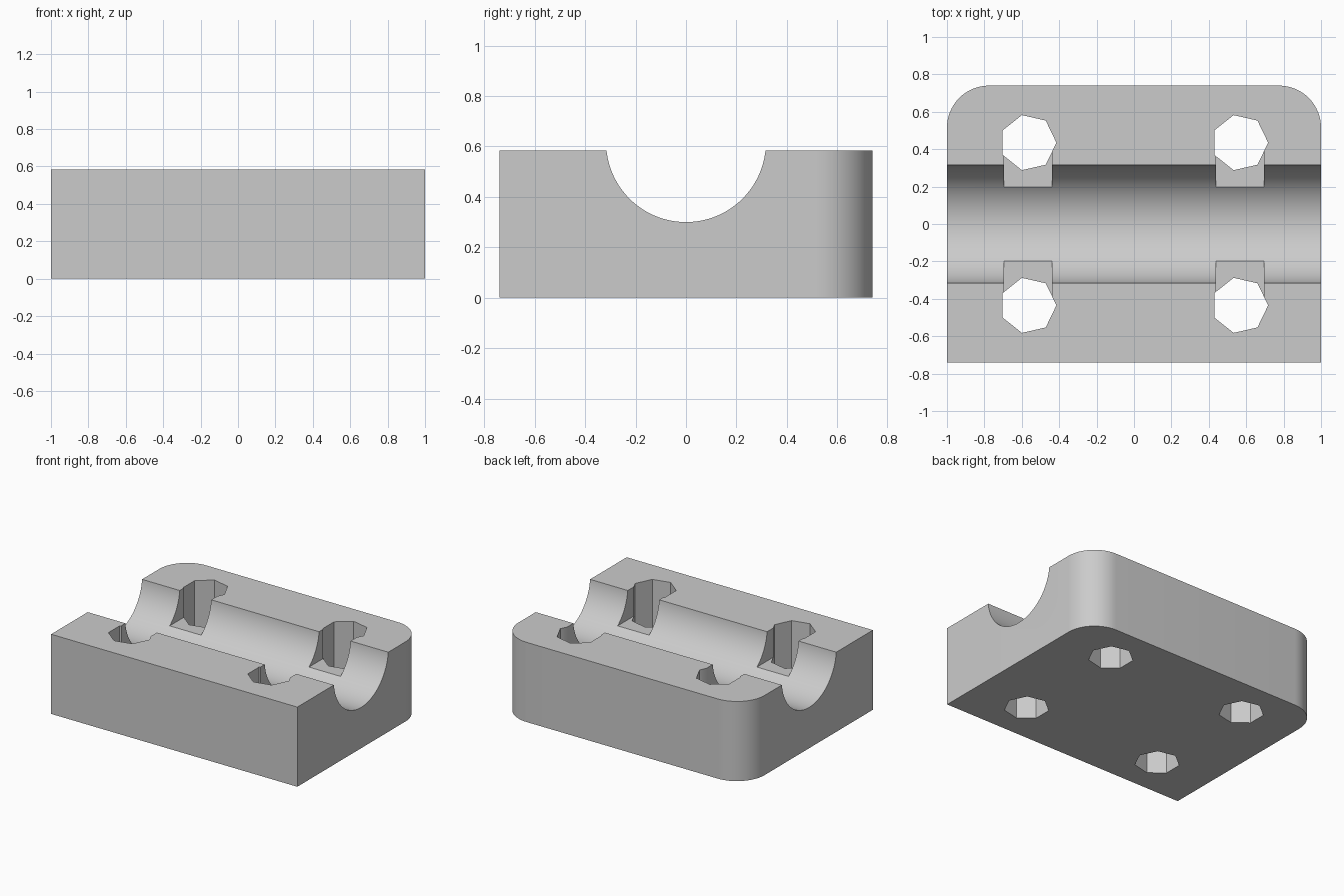
import bpy, bmesh, math

cube = bpy.data.objects.get("Cube")
if cube:
    bpy.data.objects.remove(cube, do_unlink=True)

WIDTH, DEPTH, HEIGHT = 2.0, 1.48, 0.585
CORNER = 0.225            # rounded rear corners
GROOVE_R, GROOVE_Z = 0.317, 0.617
HOLE_X, HOLE_Y, HOLE_R = 0.566, 0.435, 0.151
SLOT_HALF, SLOT_Y, SLOT_Z = 0.128, 0.198, 0.37

grey = bpy.data.materials.new("plain grey")
grey.use_nodes = True
colour = (0.6, 0.6, 0.6, 1)
grey.diffuse_color = colour
grey.node_tree.nodes["Principled BSDF"].inputs["Base Color"].default_value = colour


def arc(cx, cy, r, start, end, steps):
    """Points along a circular arc, angles in degrees."""
    angles = [math.radians(start + (end - start) * i / steps) for i in range(steps + 1)]
    return [(cx + r * math.cos(a), cy + r * math.sin(a)) for a in angles]


def prism(name, outline, low, high, along_x=False):
    """Extrude an outline along z, or a (y, z) outline along x."""
    bm = bmesh.new()
    place = (lambda a, b: (low, a, b)) if along_x else (lambda a, b: (a, b, low))
    face = bm.faces.new([bm.verts.new(place(a, b)) for a, b in outline])
    result = bmesh.ops.extrude_face_region(bm, geom=[face])
    moved = [v for v in result["geom"] if isinstance(v, bmesh.types.BMVert)]
    step = high - low
    bmesh.ops.translate(bm, verts=moved, vec=(step, 0, 0) if along_x else (0, 0, step))
    bmesh.ops.recalc_face_normals(bm, faces=bm.faces[:])
    mesh = bpy.data.meshes.new(name)
    bm.to_mesh(mesh)
    bm.free()
    mesh.materials.append(grey)
    obj = bpy.data.objects.new(name, mesh)
    bpy.context.collection.objects.link(obj)
    return obj


# Block with two rounded rear corners
x, y = WIDTH / 2, DEPTH / 2
outline = [(-x, -y), (x, -y)]
outline += arc(x - CORNER, y - CORNER, CORNER, 0, 90, 16)
outline += arc(CORNER - x, y - CORNER, CORNER, 90, 180, 16)
block = prism("clamp_block", outline, 0, HEIGHT)

# Round channel running the full width
channel = arc(0, GROOVE_Z, GROOVE_R, 180, 360, 48)
channel += [(GROOVE_R, 1), (-GROOVE_R, 1)]
cutters = [prism("channel_cutter", channel, -x - 0.1, x + 0.1, along_x=True)]

# Seven-sided through holes, each opened to the channel by a flat-floored slot
for sx in (-1, 1):
    for sy in (-1, 1):
        cx, cy = sx * HOLE_X, sy * HOLE_Y
        cutters.append(prism("hole_cutter", arc(cx, cy, HOLE_R, 0, 360, 7)[:-1], -0.1, 1))
        slot = [(cx - SLOT_HALF, sy * SLOT_Y), (cx + SLOT_HALF, sy * SLOT_Y),
                (cx + SLOT_HALF, cy), (cx - SLOT_HALF, cy)]
        cutters.append(prism("slot_cutter", slot, SLOT_Z, 1))

bpy.ops.object.select_all(action="DESELECT")
bpy.context.view_layer.objects.active = block
block.select_set(True)
for cutter in cutters:
    cutter.hide_render = True
    cut = block.modifiers.new("cut", "BOOLEAN")
    cut.operation = "DIFFERENCE"
    cut.solver = "EXACT"
    cut.object = cutter
    bpy.ops.object.modifier_apply(modifier=cut.name)
    bpy.data.objects.remove(cutter, do_unlink=True)

bpy.ops.object.shade_smooth_by_angle(angle=math.radians(30))
